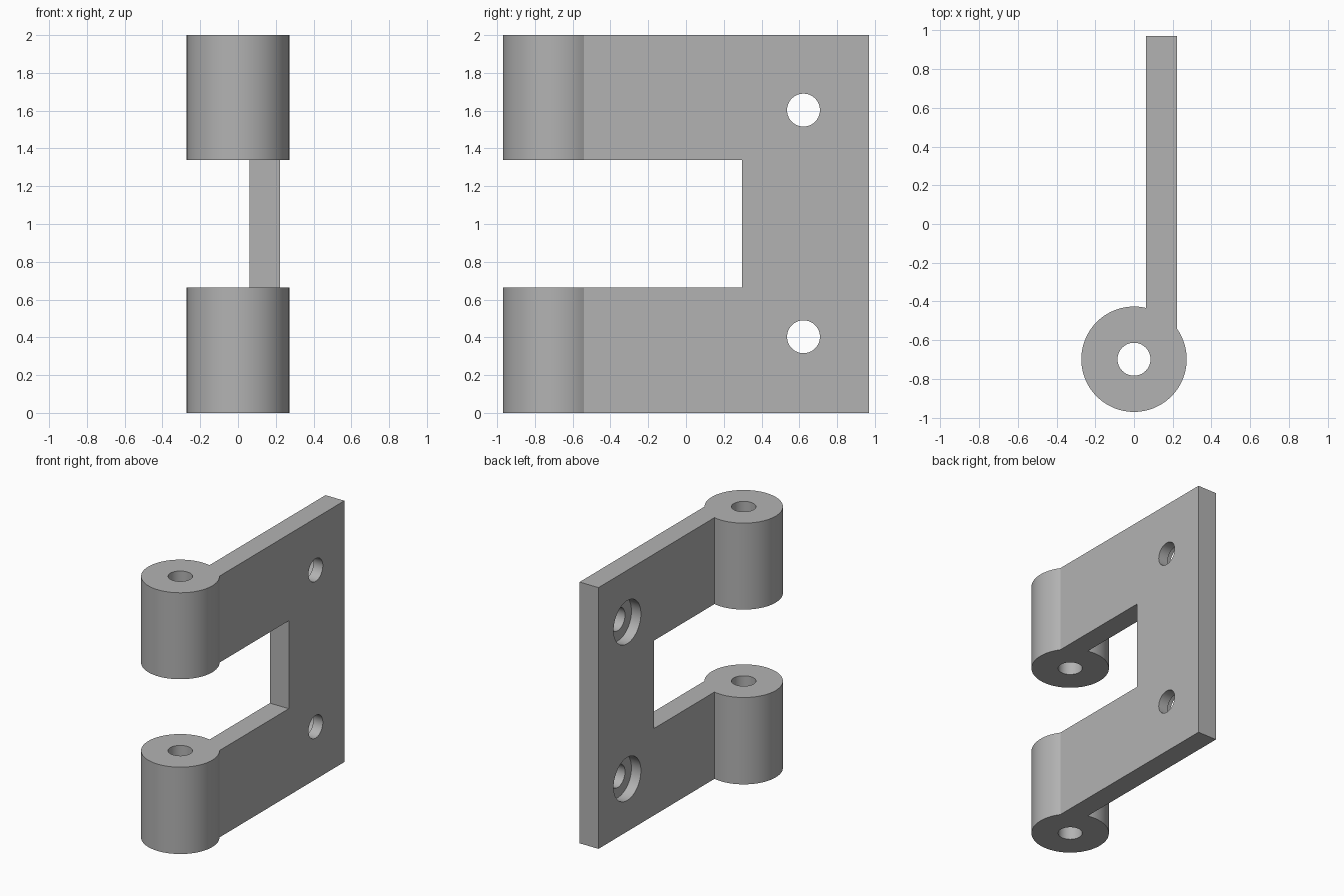
import bpy, bmesh, math
from mathutils import Matrix, Vector

default = bpy.data.objects.get("Cube")
if default:
    bpy.data.objects.remove(default, do_unlink=True)

HEIGHT = 2.0
BACK = 0.97                      # free edge of the leaf
LEAF_IN, LEAF_OUT = 0.062, 0.222 # leaf faces in x
PIN_Y, KNUCKLE_R, BORE_R = -0.698, 0.272, 0.085
NOTCH_Y, NOTCH_LOW, NOTCH_HIGH = 0.297, 0.665, 1.338
SCREW_Y, SCREW_R, SINK_R, SINK_DEPTH = 0.622, 0.087, 0.165, 0.08

grey = bpy.data.materials.new("plain grey")
grey.use_nodes = True
color = (0.45, 0.45, 0.45, 1)
grey.diffuse_color = color
grey.node_tree.nodes["Principled BSDF"].inputs["Base Color"].default_value = color


def add_object(name, bm):
    bmesh.ops.recalc_face_normals(bm, faces=bm.faces)
    mesh = bpy.data.meshes.new(name)
    bm.to_mesh(mesh)
    bm.free()
    mesh.materials.append(grey)
    obj = bpy.data.objects.new(name, mesh)
    bpy.context.collection.objects.link(obj)
    return obj


def cylinder(name, center, radius, depth, axis):
    bm = bmesh.new()
    turn = Matrix.Rotation(math.pi / 2, 4, "Y") if axis == "X" else Matrix()
    bmesh.ops.create_cone(bm, cap_ends=True, segments=64, radius1=radius,
                          radius2=radius, depth=depth,
                          matrix=Matrix.Translation(center) @ turn)
    return add_object(name, bm)


def box(name, low, high):
    low, high = Vector(low), Vector(high)
    bm = bmesh.new()
    bmesh.ops.create_cube(bm, size=1, matrix=Matrix.Translation((low + high) / 2)
                          @ Matrix.Diagonal((*(high - low), 1)))
    return add_object(name, bm)


# Hinge leaf: a round knuckle outline running into a straight plate
start = math.acos(LEAF_IN / KNUCKLE_R)
end = math.acos(LEAF_OUT / KNUCKLE_R) - 2 * math.pi
sweep = 2 * math.pi - (start - math.acos(LEAF_OUT / KNUCKLE_R))
outline = [(LEAF_OUT, BACK), (LEAF_IN, BACK)]
for i in range(81):
    a = start + sweep * i / 80
    outline.append((KNUCKLE_R * math.cos(a), PIN_Y + KNUCKLE_R * math.sin(a)))

bm = bmesh.new()
face = bm.faces.new([bm.verts.new((x, y, 0)) for x, y in outline])
raised = bmesh.ops.extrude_face_region(bm, geom=[face])["geom"]
bmesh.ops.translate(bm, vec=(0, 0, HEIGHT),
                    verts=[g for g in raised if isinstance(g, bmesh.types.BMVert)])
leaf = add_object("hinge_leaf", bm)

# Cutters: notch between the knuckles, pin bore, counterbored screw holes
cutters = [
    box("notch_cutter", (-1, -2, NOTCH_LOW), (1, NOTCH_Y, NOTCH_HIGH)),
    cylinder("pin_bore_cutter", (0, PIN_Y, HEIGHT / 2), BORE_R, 3, "Z"),
]
for side, z in (("lower", 0.403), ("upper", 1.603)):
    cutters.append(cylinder(side + "_screw_cutter", (LEAF_IN, SCREW_Y, z), SCREW_R, 1, "X"))
    cutters.append(cylinder(side + "_counterbore_cutter", (LEAF_IN, SCREW_Y, z),
                            SINK_R, 2 * SINK_DEPTH, "X"))

bpy.ops.object.select_all(action="DESELECT")
leaf.select_set(True)
bpy.context.view_layer.objects.active = leaf
for cutter in cutters:
    cutter.hide_render = True
    cut = leaf.modifiers.new(cutter.name, "BOOLEAN")
    cut.operation, cut.solver, cut.object = "DIFFERENCE", "EXACT", cutter
    bpy.ops.object.modifier_apply(modifier=cut.name)
    bpy.data.objects.remove(cutter, do_unlink=True)

bpy.ops.object.shade_smooth_by_angle(angle=math.radians(30))
